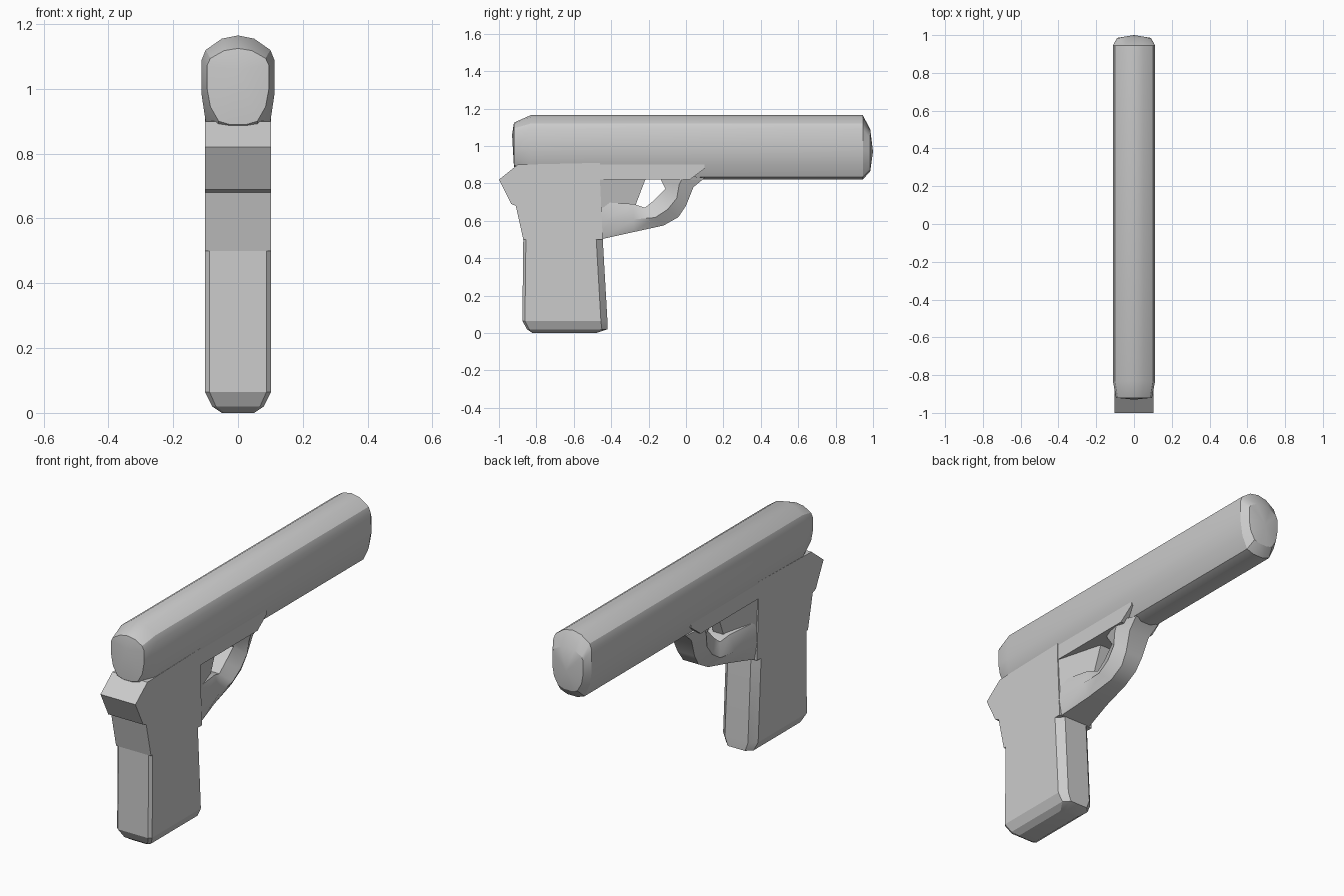
import bpy
import bmesh
from math import radians

cube = bpy.data.objects.get("Cube")
if cube:
    bpy.data.objects.remove(cube, do_unlink=True)

grey = bpy.data.materials.new("plain grey")
grey.use_nodes = True
GREY = (0.6, 0.6, 0.6, 1)
grey.diffuse_color = GREY
grey.node_tree.nodes["Principled BSDF"].inputs["Base Color"].default_value = GREY


def loft(name, rings, tips=(None, None), smooth=30):
    """Skin a row of equal-sized rings; an end closes flat or on a tip point."""
    bm = bmesh.new()
    rows = [[bm.verts.new(p) for p in ring] for ring in rings]
    n = len(rows[0])
    for a, b in zip(rows, rows[1:]):
        for i in range(n):
            j = (i + 1) % n
            bm.faces.new((a[i], a[j], b[j], b[i]))
    for row, tip in zip((rows[0], rows[-1]), tips):
        if tip:
            point = bm.verts.new(tip)
            for i in range(n):
                bm.faces.new((row[i], row[(i + 1) % n], point))
        else:
            bm.faces.new(row)
    bmesh.ops.recalc_face_normals(bm, faces=bm.faces)
    mesh = bpy.data.meshes.new(name)
    bm.to_mesh(mesh)
    bm.free()
    mesh.materials.append(grey)
    obj = bpy.data.objects.new(name, mesh)
    bpy.context.collection.objects.link(obj)
    bpy.ops.object.select_all(action="DESELECT")
    obj.select_set(True)
    bpy.context.view_layer.objects.active = obj
    bpy.ops.object.shade_smooth_by_angle(angle=radians(smooth))
    return obj


def slab(name, profile, half):
    """Side profile (y, z) extruded across x."""
    return loft(name, [[(x, y, z) for y, z in profile] for x in (-half, half)])


# Slide: half cross-section (x, z), mirrored, swept along y
HALF = [(0.03, 0.82), (0.07, 0.835), (0.1, 0.9), (0.112, 0.98),
        (0.112, 1.09), (0.1, 1.12), (0.05, 1.155)]
SECTION = HALF + [(0, 1.165)] + [(-x, z) for x, z in reversed(HALF)]


def slide_ring(y, width=1, low=0.82, high=1.165):
    scale = (high - low) / 0.345
    return [(x * width, y, low + (z - 0.82) * scale) for x, z in SECTION]


loft("slide",
     [slide_ring(-0.92, 0.85, 0.89, 1.125), slide_ring(-0.83),
      slide_ring(0.945), slide_ring(0.985, 0.8, 0.865, 1.09)],
     tips=((0, -0.93, 1.06), (0, 1.0, 0.97)), smooth=25)

# Frame: rear body with the tang, and the rail below the slide
slab("frame", [(-0.9, 0.9), (-1.0, 0.82), (-0.935, 0.69), (-0.91, 0.68),
               (-0.87, 0.5), (-0.445, 0.5), (-0.46, 0.82), (-0.46, 0.91)], 0.102)
slab("rail", [(-0.46, 0.91), (-0.46, 0.82), (0.02, 0.82), (0.1, 0.88),
              (0.1, 0.9)], 0.1)


# Grip: chamfered rectangle stacked in z
def grip_ring(z, back, front, half, cut):
    right = [(half - cut * 0.4, back), (half, back + cut * 0.4),
             (half, front - cut), (half - cut, front)]
    return [(x, y, z) for x, y in right + [(-x, y) for x, y in reversed(right)]]


loft("grip", [grip_ring(0.0, -0.82, -0.48, 0.05, 0.02),
              grip_ring(0.02, -0.85, -0.42, 0.08, 0.03),
              grip_ring(0.065, -0.875, -0.42, 0.102, 0.035),
              grip_ring(0.5, -0.87, -0.445, 0.102, 0.035)], smooth=20)


# Trigger guard and trigger: six-sided bars between an outer and inner edge
def bar_ring(outer, inner, wide, narrow):
    (oy, oz), (iy, iz) = outer, inner
    my, mz = oy * 0.55 + iy * 0.45, oz * 0.55 + iz * 0.45
    return [(-narrow, oy, oz), (narrow, oy, oz), (wide, my, mz),
            (narrow, iy, iz), (-narrow, iy, iz), (-wide, my, mz)]


loft("trigger_guard", [
    bar_ring((-0.46, 0.5), (-0.46, 0.7), 0.102, 0.09),
    bar_ring((-0.28, 0.54), (-0.28, 0.69), 0.092, 0.06),
    bar_ring((-0.12, 0.575), (-0.22, 0.67), 0.085, 0.045),
    bar_ring((-0.04, 0.62), (-0.17, 0.71), 0.085, 0.045),
    bar_ring((0.0, 0.68), (-0.11, 0.77), 0.088, 0.05),
    bar_ring((0.04, 0.78), (-0.13, 0.81), 0.092, 0.06),
    bar_ring((0.1, 0.83), (-0.15, 0.86), 0.095, 0.07)])


def wedge_ring(half, low, high):
    return [(-half, *low), (half, *low), (half, *high), (-half, *high)]


loft("trigger", [wedge_ring(0.1, (-0.47, 0.67), (-0.47, 0.84)),
                 wedge_ring(0.03, (-0.275, 0.67), (-0.21, 0.84))])
